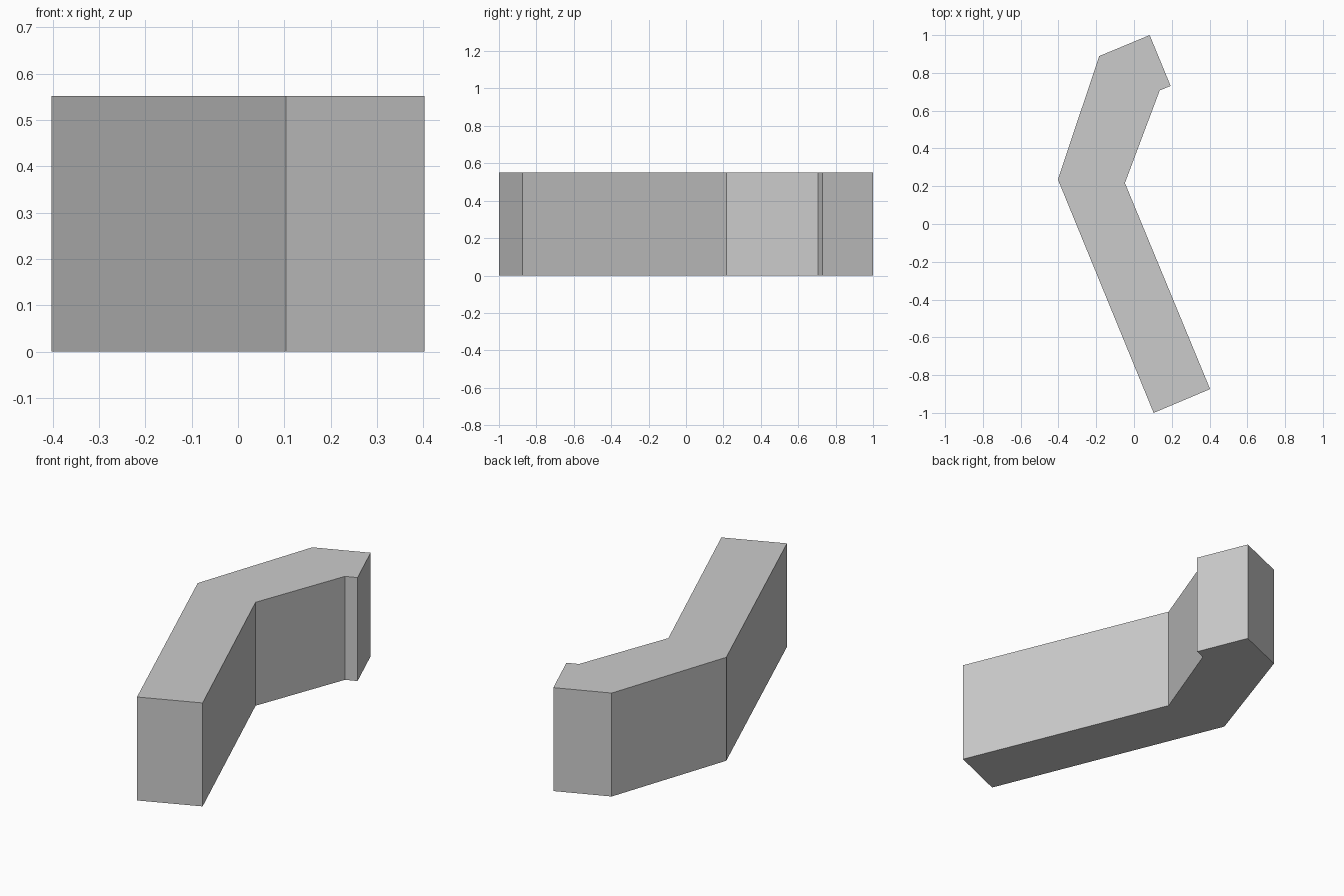
import bpy
import bmesh

cube = bpy.data.objects.get("Cube")
if cube:
    bpy.data.objects.remove(cube, do_unlink=True)

HEIGHT = 0.552

# Plain grey material
grey = bpy.data.materials.new("plain_grey")
grey.use_nodes = True
colour = (0.6, 0.6, 0.6, 1.0)
grey.diffuse_color = colour
grey.node_tree.nodes["Principled BSDF"].inputs["Base Color"].default_value = colour

# Bent wall footprint, counter-clockwise from the front end
outline = [
    (0.104, -1.0), (0.403, -0.874),   # front end
    (-0.048, 0.217),                  # inner bend
    (0.136, 0.707), (0.194, 0.731),   # small notch
    (0.083, 1.0), (-0.184, 0.889),    # back end
    (-0.403, 0.236),                  # outer bend
]

# Extrude the footprint into a solid wall
bm = bmesh.new()
base = bm.faces.new([bm.verts.new((x, y, 0)) for x, y in outline])
extruded = bmesh.ops.extrude_face_region(bm, geom=[base], use_keep_orig=True)
top_verts = [e for e in extruded["geom"] if isinstance(e, bmesh.types.BMVert)]
bmesh.ops.translate(bm, verts=top_verts, vec=(0, 0, HEIGHT))
bmesh.ops.recalc_face_normals(bm, faces=bm.faces)

mesh = bpy.data.meshes.new("bent_wall")
bm.to_mesh(mesh)
bm.free()
mesh.materials.append(grey)
wall = bpy.data.objects.new("bent_wall", mesh)
bpy.context.collection.objects.link(wall)
